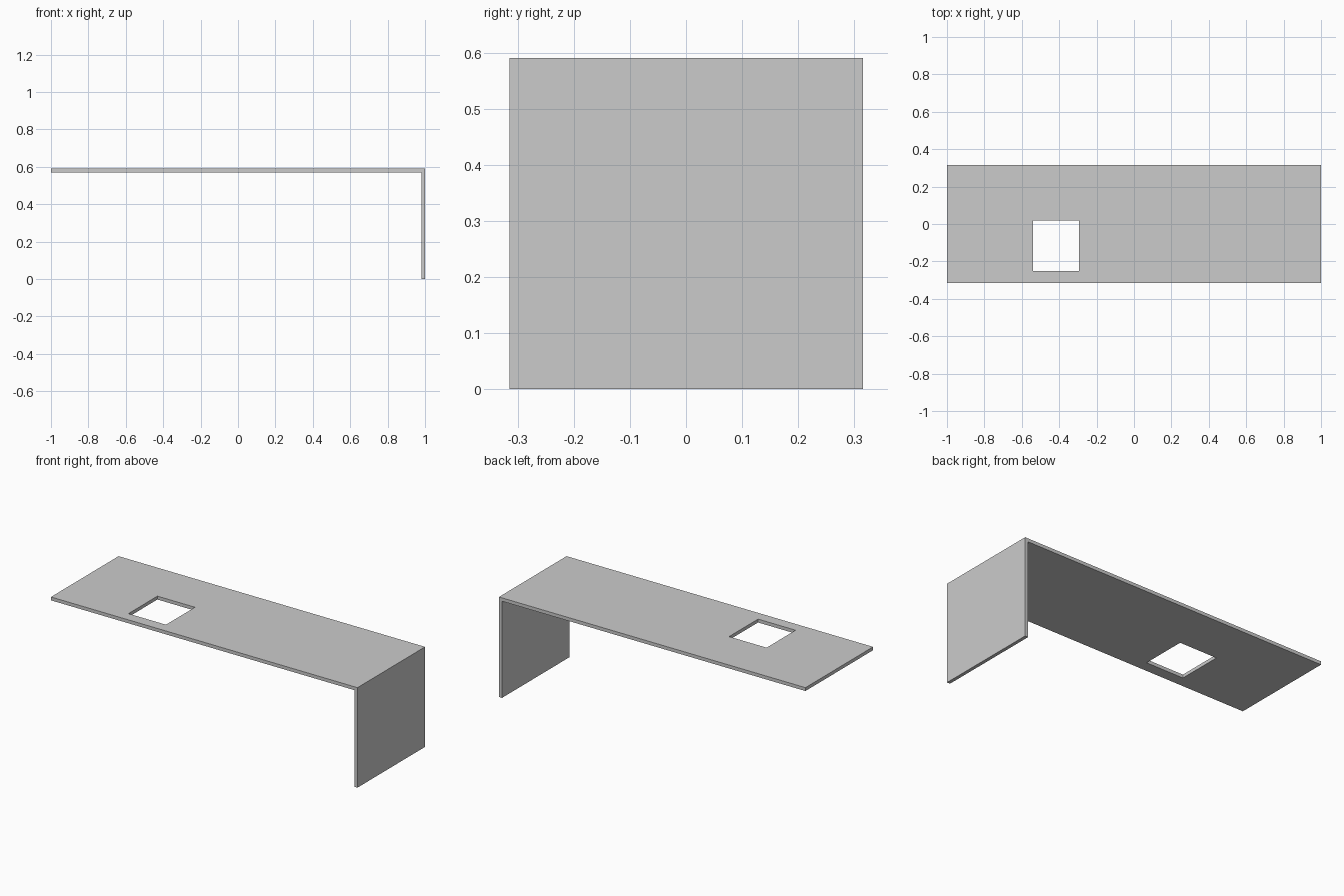
import bpy, bmesh

if "Cube" in bpy.data.objects:
    bpy.data.objects.remove(bpy.data.objects["Cube"])

HALF_DEPTH, HEIGHT, T = 0.315, 0.59, 0.02


def extruded(name, profile, y0, y1):
    """Extrude an x-z profile along y."""
    bm = bmesh.new()
    face = bm.faces.new([bm.verts.new((x, y0, z)) for x, z in profile])
    geom = bmesh.ops.extrude_face_region(bm, geom=[face])["geom"]
    verts = [g for g in geom if isinstance(g, bmesh.types.BMVert)]
    bmesh.ops.translate(bm, verts=verts, vec=(0, y1 - y0, 0))
    bmesh.ops.recalc_face_normals(bm, faces=bm.faces)
    mesh = bpy.data.meshes.new(name)
    bm.to_mesh(mesh)
    bm.free()
    obj = bpy.data.objects.new(name, mesh)
    bpy.context.collection.objects.link(obj)
    return obj


# Worktop folding down into one end panel
worktop = extruded("worktop_with_end_panel",
                   [(-1, HEIGHT), (1, HEIGHT), (1, 0), (1 - T, 0),
                    (1 - T, HEIGHT - T), (-1, HEIGHT - T)],
                   -HALF_DEPTH, HALF_DEPTH)

# Rectangular opening through the worktop
cutter = extruded("opening_cutter",
                  [(-0.54, 0.5), (-0.295, 0.5), (-0.295, 0.7), (-0.54, 0.7)],
                  -0.25, 0.02)
cutter.hide_render = True
cutter.hide_set(True)
cut = worktop.modifiers.new("opening", "BOOLEAN")
cut.operation = "DIFFERENCE"
cut.solver = "EXACT"
cut.object = cutter
